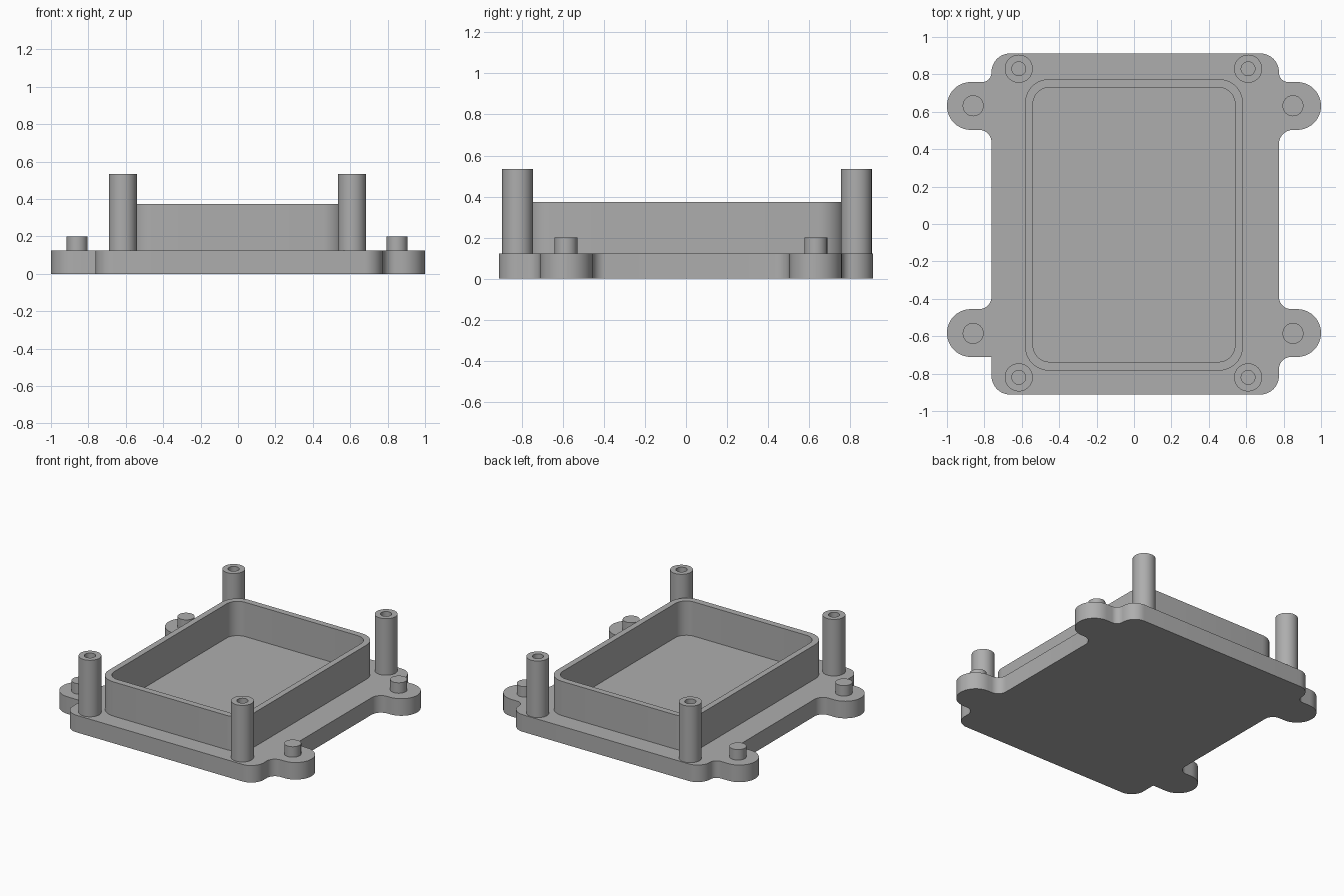
import bpy, bmesh, math
from mathutils import Vector

if "Cube" in bpy.data.objects:
    bpy.data.objects.remove(bpy.data.objects["Cube"])

grey = bpy.data.materials.new("plain grey")
grey.diffuse_color = (0.42, 0.42, 0.42, 1)
grey.use_nodes = True
grey.node_tree.nodes["Principled BSDF"].inputs["Base Color"].default_value = grey.diffuse_color


def rounded(corners, seg=10):
    """Outline from (x, y, radius) corners, each replaced by a tangent arc."""
    pts = []
    n = len(corners)
    for i, (x, y, r) in enumerate(corners):
        p = Vector((x, y))
        if r == 0:
            pts.append(p)
            continue
        a = (Vector(corners[i - 1][:2]) - p).normalized()
        b = (Vector(corners[(i + 1) % n][:2]) - p).normalized()
        c = p + (a + b) * r                       # square corners only
        for k in range(seg + 1):
            t = math.pi / 2 * k / seg
            pts.append(c - b * r * math.cos(t) - a * r * math.sin(t))
    return pts


def rectangle(x0, x1, y0, y1, r):
    return rounded([(x0, y0, r), (x1, y0, r), (x1, y1, r), (x0, y1, r)])


def circle(x, y, r, n=48):
    return [Vector((x + r * math.cos(2 * math.pi * i / n),
                    y + r * math.sin(2 * math.pi * i / n))) for i in range(n)]


def extrude(name, outer, z0, z1, inner=None):
    """Solid prism, or a hollow wall when an inner outline is given."""
    bm = bmesh.new()

    def ring(pts, z):
        return [bm.verts.new((p.x, p.y, z)) for p in pts]

    def bridge(a, b):
        for i in range(len(a)):
            j = (i + 1) % len(a)
            bm.faces.new((a[i], a[j], b[j], b[i]))

    lo, hi = ring(outer, z0), ring(outer, z1)
    bridge(lo, hi)
    if inner:
        ilo, ihi = ring(inner, z0), ring(inner, z1)
        bridge(hi, ihi)
        bridge(ihi, ilo)
        bridge(ilo, lo)
    else:
        bm.faces.new(hi)
        bm.faces.new(lo[::-1])
    bmesh.ops.remove_doubles(bm, verts=bm.verts, dist=1e-5)
    bmesh.ops.recalc_face_normals(bm, faces=bm.faces)
    me = bpy.data.meshes.new(name)
    bm.to_mesh(me)
    bm.free()
    me.materials.append(grey)
    ob = bpy.data.objects.new(name, me)
    bpy.context.collection.objects.link(ob)
    bpy.ops.object.select_all(action='DESELECT')
    ob.select_set(True)
    bpy.context.view_layer.objects.active = ob
    bpy.ops.object.shade_smooth_by_angle(angle=math.radians(30))
    return ob


L, R, T, B = -0.762, 0.775, 0.912, -0.912
PLATE = 0.124


def ear(side, x, y0, y1, fillet0, fillet1):
    """Corners of one rounded mounting ear, from y0 to y1."""
    r = abs(y1 - y0) / 2 - 0.0001
    return [(x, y0, fillet0), (side, y0, r), (side, y1, r), (x, y1, fillet1)]


# base plate with four ears, counter-clockwise
outline = [(L, B, 0.1), (R, B, 0.1)]
outline += ear(1, R, -0.711, -0.455, 0.065, 0.065)
outline += ear(1, R, 0.503, 0.759, 0.075, 0.05)
outline += [(R, T, 0.1), (L, T, 0.1)]
outline += ear(-1, L, 0.759, 0.503, 0.05, 0.065)
outline += ear(-1, L, -0.455, -0.711, 0.065, 0)
extrude("base_plate", rounded(outline), 0, PLATE)

# open tray wall
extrude("tray_wall", rectangle(-0.583, 0.583, -0.784, 0.775, 0.13),
        PLATE - 0.01, 0.373, rectangle(-0.54, 0.54, -0.737, 0.73, 0.088))

# hollow corner posts
for x in (-0.616, 0.61):
    for y in (-0.82, 0.83):
        extrude("corner_post", circle(x, y, 0.075), PLATE - 0.01, 0.535,
                circle(x, y, 0.037))

# short pegs on the ears
for x in (-0.86, 0.85):
    for y in (-0.585, 0.632):
        extrude("ear_peg", circle(x, y, 0.056), PLATE - 0.01, 0.2)
